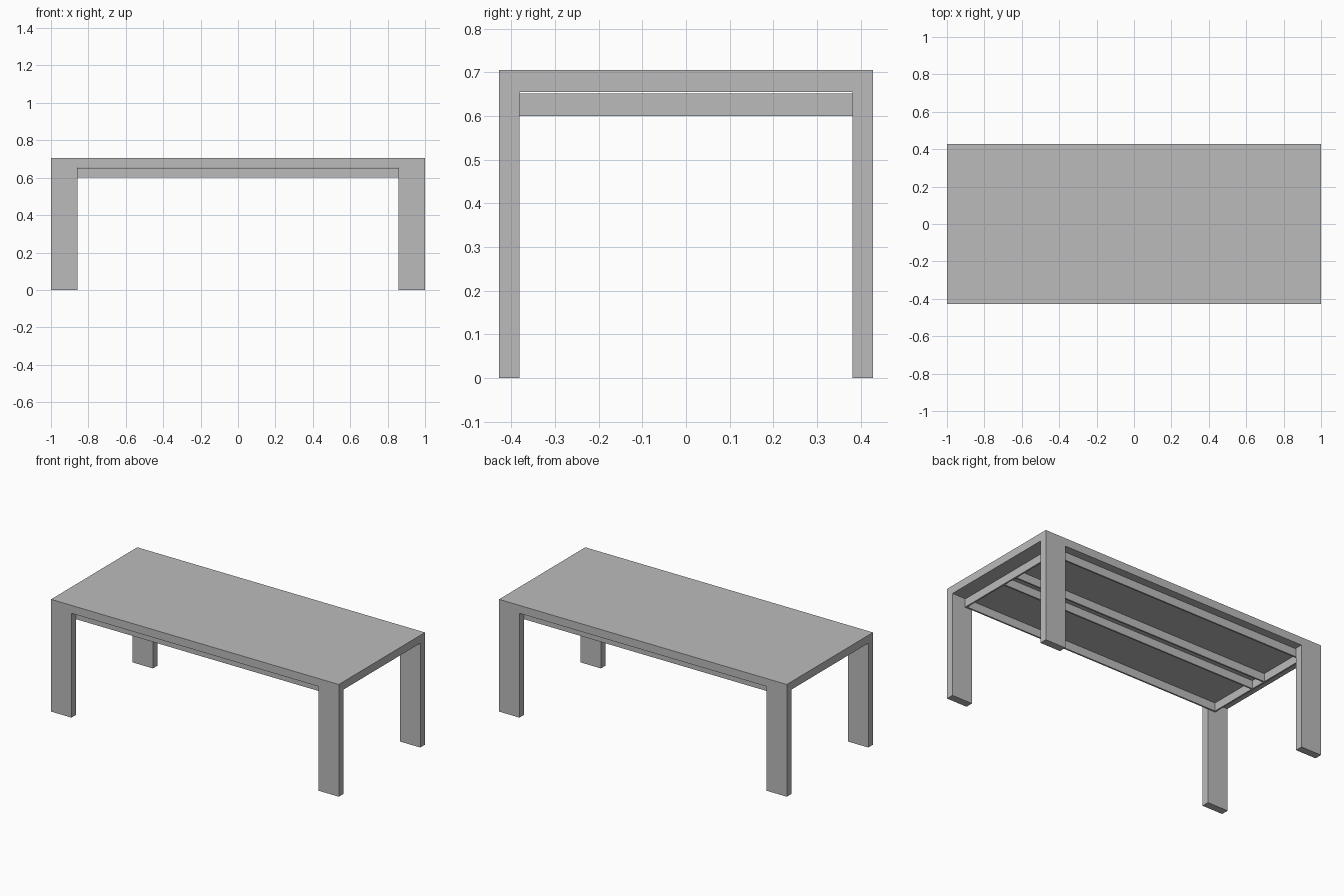
import bpy

default = bpy.data.objects.get("Cube")
if default:
    bpy.data.objects.remove(default, do_unlink=True)

# Single plain grey finish
grey = bpy.data.materials.new("plain_grey")
grey.use_nodes = True
colour = (0.5, 0.5, 0.5, 1)
grey.diffuse_color = colour
grey.node_tree.nodes["Principled BSDF"].inputs["Base Color"].default_value = colour


def box(name, x, y, z):
    """Box from its (min, max) range on each axis."""
    spans = (x, y, z)
    bpy.ops.mesh.primitive_cube_add(size=1, location=[(a + b) / 2 for a, b in spans])
    obj = bpy.context.object
    obj.name = name
    obj.scale = [b - a for a, b in spans]
    bpy.ops.object.transform_apply(location=False, rotation=False, scale=True)
    obj.data.materials.append(grey)
    return obj


def mirrored(sign, inner, outer):
    return tuple(sorted((sign * inner, sign * outer)))


HALF_X, HALF_Y, TOP = 1.0, 0.428, 0.705
SLAB_Z = 0.655
LEG_X, LEG_Y = 0.858, 0.381
FRAME_X, FRAME_Z = 0.91, (0.6, 0.651)
THICK = 0.01

# Table top
box("table_top", (-HALF_X, HALF_X), (-HALF_Y, HALF_Y), (SLAB_Z, TOP))

# Four flat legs, flush with the top
for sx, side in ((1, "left"), (-1, "right")):
    for sy, end in ((-1, "front"), (1, "back")):
        box(f"{end}_{side}_leg", mirrored(sx, LEG_X, HALF_X),
            mirrored(sy, LEG_Y, HALF_Y), (0, SLAB_Z))

# Thin support frame between the legs, just clear of the top
inner_x = FRAME_X - THICK
for sx, side in ((1, "left"), (-1, "right")):
    box(f"{side}_end_rail", mirrored(sx, inner_x, FRAME_X), (-LEG_Y, LEG_Y), FRAME_Z)
for sy, end in ((-1, "front"), (1, "back")):
    box(f"{end}_long_rail", (-inner_x, inner_x), mirrored(sy, LEG_Y - THICK, LEG_Y), FRAME_Z)
    box(f"{end}_centre_rail", (-inner_x, inner_x), mirrored(sy, 0.046, 0.046 + THICK), FRAME_Z)
